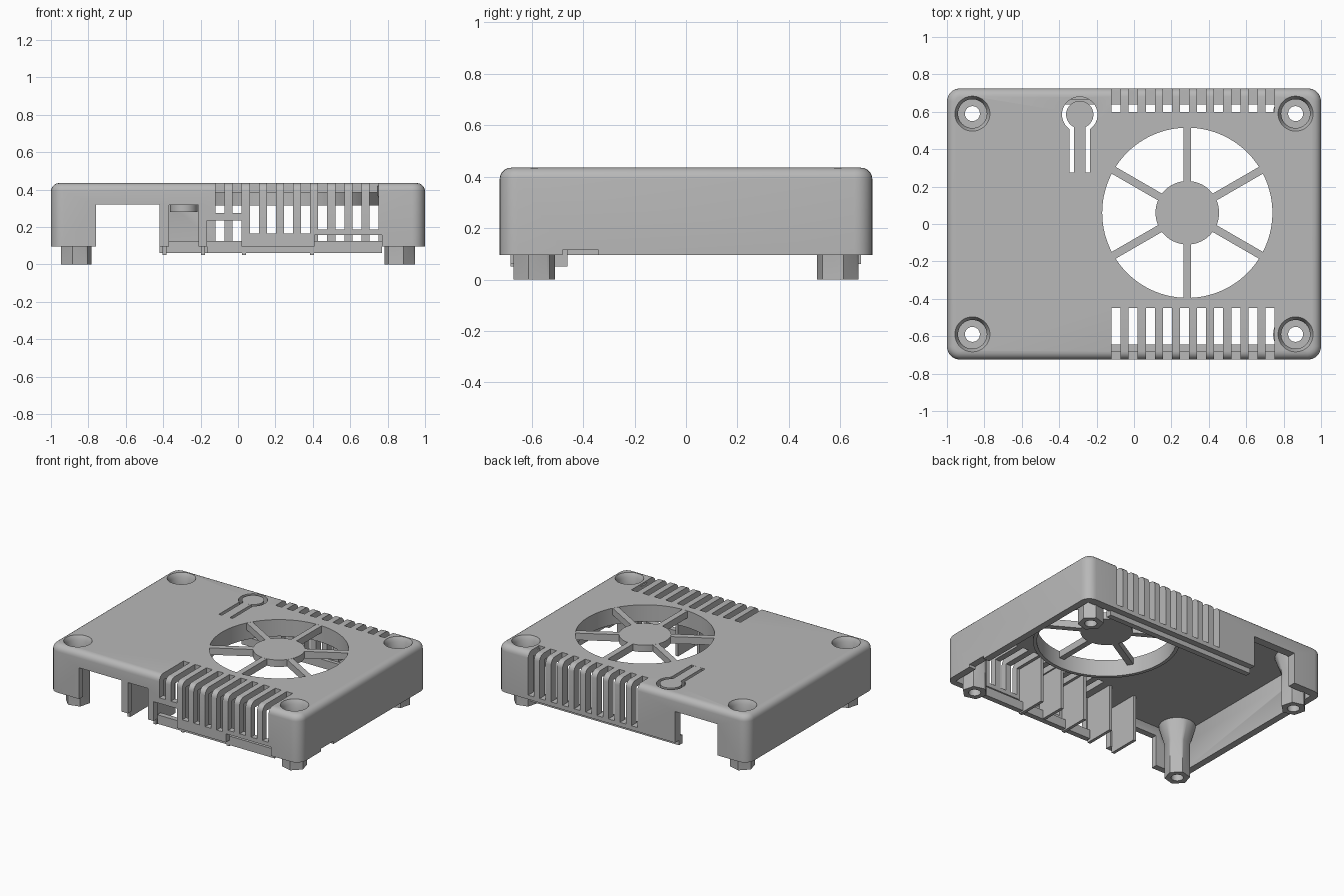
import bpy, bmesh, math
from mathutils import Matrix, Vector

if "Cube" in bpy.data.objects:
    bpy.data.objects.remove(bpy.data.objects["Cube"])

grey = bpy.data.materials.new("light_grey")
grey.use_nodes = True
tone = (0.48, 0.48, 0.48, 1)
grey.diffuse_color = tone
grey.node_tree.nodes["Principled BSDF"].inputs["Base Color"].default_value = tone

TOP = 0.435
PLATE = 0.385          # underside of the top plate
FAN = Vector((0.285, 0.06, 0))
KEY = Vector((-0.29, 0.585, 0))


def finish(name, bm):
    """Turn a bmesh into a named grey object."""
    bmesh.ops.recalc_face_normals(bm, faces=bm.faces)
    mesh = bpy.data.meshes.new(name)
    bm.to_mesh(mesh)
    bm.free()
    mesh.materials.append(grey)
    ob = bpy.data.objects.new(name, mesh)
    bpy.context.collection.objects.link(ob)
    return ob


def soften(ob):
    """Smooth the curved faces, keep the straight ones flat."""
    for p in ob.data.polygons:
        p.use_smooth = max(abs(c) for c in p.normal) < 0.9995
    ob.data.set_sharp_from_angle(angle=math.radians(32))


def box(name, x0, x1, y0, y1, z0, z1):
    bm = bmesh.new()
    bmesh.ops.create_cube(bm, size=1)
    bmesh.ops.scale(bm, vec=(x1 - x0, y1 - y0, z1 - z0), verts=bm.verts)
    bmesh.ops.translate(bm, vec=((x0 + x1) / 2, (y0 + y1) / 2, (z0 + z1) / 2), verts=bm.verts)
    return finish(name, bm)


def cylinder(name, centre, r, z0, z1, segments=64):
    bm = bmesh.new()
    bmesh.ops.create_cone(bm, cap_ends=True, segments=segments, radius1=r, radius2=r,
                          depth=z1 - z0, matrix=Matrix.Translation((centre[0], centre[1], (z0 + z1) / 2)))
    ob = finish(name, bm)
    soften(ob)
    return ob


def lathe(name, centre, profile, hex_rows=0, turn=0.0, segments=48):
    """Revolve a closed profile; its first hex_rows points follow a hexagon."""
    bm = bmesh.new()
    rings = []
    for row, (r, z) in enumerate(profile):
        ring = []
        for i in range(segments):
            a = 2 * math.pi * i / segments
            k = r
            if row < hex_rows:
                k = r / math.cos((a + math.pi / 6) % (math.pi / 3) - math.pi / 6)
            ring.append(bm.verts.new((centre[0] + k * math.cos(a + turn),
                                      centre[1] + k * math.sin(a + turn), z)))
        rings.append(ring)
    for a, b in zip(rings, rings[1:] + rings[:1]):
        for i in range(segments):
            j = (i + 1) % segments
            bm.faces.new((a[i], a[j], b[j], b[i]))
    ob = finish(name, bm)
    soften(ob)
    return ob


def cut(target, cutters):
    """Subtract every cutter, apply the result, and remove the cutters."""
    for c in cutters:
        c.hide_render = True
        mod = target.modifiers.new("cut", 'BOOLEAN')
        mod.operation = 'DIFFERENCE'
        mod.solver = 'EXACT'
        mod.object = c
    deps = bpy.context.evaluated_depsgraph_get()
    mesh = bpy.data.meshes.new_from_object(target.evaluated_get(deps))
    target.modifiers.clear()
    target.data = mesh
    for c in cutters:
        bpy.data.objects.remove(c)


# Outer shell: rounded corners and rounded top edge
bm = bmesh.new()
bmesh.ops.create_cube(bm, size=1)
bmesh.ops.scale(bm, vec=(2, 1.45, TOP - 0.095), verts=bm.verts)
bmesh.ops.translate(bm, vec=(0, 0, (TOP + 0.095) / 2), verts=bm.verts)
upright = [e for e in bm.edges if abs(e.verts[0].co.z - e.verts[1].co.z) > 0.1]
bmesh.ops.bevel(bm, geom=upright, offset=0.07, segments=6, profile=0.5, affect='EDGES')
rim = [e for e in bm.edges if all(v.co.z > TOP - 0.001 for v in e.verts)]
bmesh.ops.bevel(bm, geom=rim, offset=0.045, segments=5, profile=0.5, affect='EDGES')
shell = finish("shell", bm)

# Hollow, fan opening and flexible button outline
cutters = [
    box("cut_hollow", -0.95, 0.95, -0.68, 0.665, -0.1, PLATE),
    cylinder("cut_fan", FAN, 0.455, 0.2, 0.6, 96),
    cylinder("cut_button", KEY, 0.095, 0.3, 0.6),
    box("cut_button_stem", KEY.x - 0.055, KEY.x + 0.055, 0.275, KEY.y, 0.3, 0.6),
    # wall openings
    box("cut_front_gap", -0.76, -0.42, -0.9, -0.6, 0, 0.32),
    box("cut_back_gap", -0.76, -0.42, 0.6, 0.9, 0, 0.32),
    box("cut_front_window", -0.37, -0.21, -0.9, -0.6, 0, 0.318),
    box("cut_port_tall", -0.165, 0.02, -0.9, -0.6, 0, 0.235),
    box("cut_port_low", 0.41, 0.77, -0.9, -0.6, 0, 0.158),
    box("cut_side_notch", 0.9, 1.1, -0.48, -0.34, 0, 0.115),
]

# Vent slots wrapping from the top down both long walls
for i in range(10):
    x = -0.096 + 0.0915 * i
    low = 0.275 if i < 2 else (0.165 if i < 6 else 0.187)
    cutters.append(box("cut_front_slot", x - 0.024, x + 0.024, -0.9, -0.45, low, 0.6))
    cutters.append(box("cut_back_slot", x - 0.024, x + 0.024, 0.6, 0.9, 0.125, 0.6))

# Screw posts with hexagonal feet, flared around the countersink
flat = 0.073
profile = [(flat, 0), (flat, 0.25), (0.12, 0.375), (0.12, 0.42), (0.0935, TOP - 0.001),
           (0.077, 0.405), (0.077, 0.33), (0.04, 0.33), (0.04, 0)]
for sx, side in ((1, "left"), (-1, "right")):
    for sy, end in ((-1, "front"), (1, "back")):
        centre = (0.864 * sx, 0.59 * sy)
        cutters.append(cylinder("cut_screw", centre, 0.0935, 0.3, 0.6, 48))
        lathe(f"{end}_{side}_post", centre, profile, 2, math.atan2(sy, sx))

cut(shell, cutters)
soften(shell)

# Fan guard: collar, hub and six spokes
lathe("fan_collar", FAN, [(0.455, 0.315), (0.48, 0.315), (0.48, 0.4), (0.455, 0.4)], segments=96)
cylinder("fan_hub", FAN, 0.17, PLATE, TOP)
for i in range(6):
    spoke = box("fan_spoke", 0.15, 0.458, -0.021, 0.021, PLATE, TOP - 0.0005)
    spoke.data.transform(Matrix.Translation(FAN) @ Matrix.Rotation(math.radians(30 + 60 * i), 4, 'Z'))

# Flexible push button
cylinder("button", KEY, 0.073, 0.28, TOP)
box("button_stem", KEY.x - 0.032, KEY.x + 0.032, 0.27, KEY.y - 0.04, PLATE, TOP - 0.0005)

# Locating lips inside the long walls
box("front_lip", -0.165, 0.77, -0.683, -0.645, 0.06, 0.125)
box("back_lip", -0.42, 0.77, 0.64, 0.68, 0.06, 0.122)

# Hold-down ribs behind the front wall
for x in (-0.393, -0.187, 0.032, 0.225, 0.396):
    box("rib", x - 0.011, x + 0.011, -0.682, -0.46, 0.062 if x == 0.225 else 0.05, PLATE + 0.01)
